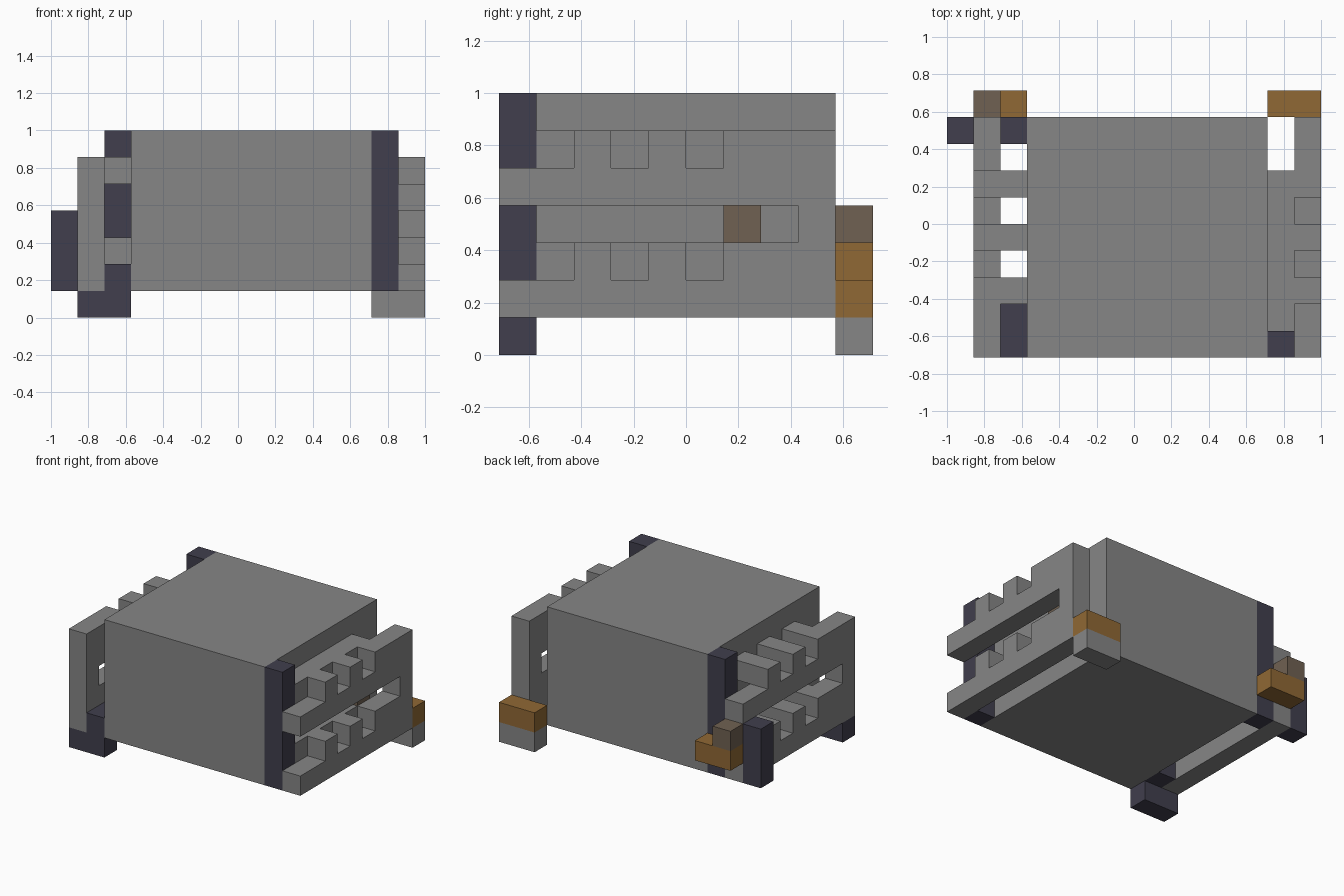
import bpy
import bmesh

U = 1 / 7  # size of one block

if "Cube" in bpy.data.objects:
    bpy.data.objects.remove(bpy.data.objects["Cube"], do_unlink=True)


def material(name, colour):
    mat = bpy.data.materials.new(name)
    mat.use_nodes = True
    mat.diffuse_color = (*colour, 1)
    mat.node_tree.nodes["Principled BSDF"].inputs["Base Color"].default_value = (*colour, 1)
    return mat


GREY = material("stone_grey", (0.24, 0.24, 0.24))
DARK = material("dark_slate", (0.052, 0.049, 0.075))
ORANGE = material("orange_brown", (0.28, 0.14, 0.035))
BROWN = material("dull_brown", (0.16, 0.12, 0.085))


def prism(name, outline, x0, x1, mat):
    """Extrude a y-z outline, given in blocks, from x0 to x1."""
    bm = bmesh.new()
    face = bm.faces.new([bm.verts.new((x0 * U, y * U, z * U)) for y, z in outline])
    extruded = bmesh.ops.extrude_face_region(bm, geom=[face])["geom"]
    moved = [v for v in extruded if isinstance(v, bmesh.types.BMVert)]
    bmesh.ops.translate(bm, verts=moved, vec=((x1 - x0) * U, 0, 0))
    bmesh.ops.recalc_face_normals(bm, faces=bm.faces)
    mesh = bpy.data.meshes.new(name)
    bm.to_mesh(mesh)
    bm.free()
    mesh.materials.append(mat)
    obj = bpy.data.objects.new(name, mesh)
    bpy.context.collection.objects.link(obj)
    return obj


def box(name, xs, ys, zs, mat):
    (a, b), (c, d) = ys, zs
    return prism(name, [(a, c), (b, c), (b, d), (a, d)], *xs, mat)


def comb(top):
    """Battlement edge running towards the open end of a side panel."""
    points = []
    for y in (1, -1, -3):
        points += [(y, top), (y, top - 1)]
        if y > -3:
            points += [(y - 1, top - 1), (y - 1, top)]
    return points + [(-5, top - 1)]


# Side panels: one stepped outline, turned half round for the other side
panel = [(4, 1), (4, 6)] + comb(6) + [(-5, 4), (3, 4), (3, 3)] + comb(3) + [(-5, 1)]
prism("left_panel", panel, 6, 7, GREY)
prism("right_panel", [(-1 - y, z) for y, z in panel], -6, -5, GREY)

# Main body and corner posts
box("body", (-4, 5), (-5, 4), (1, 7), GREY)
box("front_left_post", (5, 6), (-5, -4), (1, 7), DARK)
box("back_right_post", (-5, -4), (3, 4), (1, 7), DARK)
box("right_outer_post", (-7, -6), (3, 4), (1, 4), DARK)

# Links between the panels and the body
for level, z in (("lower", 2), ("upper", 5)):
    box(level + "_left_rail", (5, 6), (-4, 2), (z, z + 1), GREY)
    for i, y in enumerate((-3, -1, 1)):
        box(f"{level}_right_link_{i + 1}", (-5, -4), (y, y + 1), (z, z + 1), GREY)
box("left_slot_block", (5, 6), (1, 2), (3, 4), BROWN)

# Front right foot, stepped up between panel and body
box("front_right_foot", (-6, -4), (-5, -4), (0, 1), DARK)
box("front_right_foot_step", (-5, -4), (-5, -3), (1, 2), DARK)

# Back blocks
box("back_left_foot", (5, 7), (4, 5), (0, 1), GREY)
box("back_left_block", (5, 7), (4, 5), (1, 2), ORANGE)
box("back_right_block", (-6, -4), (4, 5), (2, 3), ORANGE)
box("back_right_cap", (-6, -5), (4, 5), (3, 4), BROWN)
